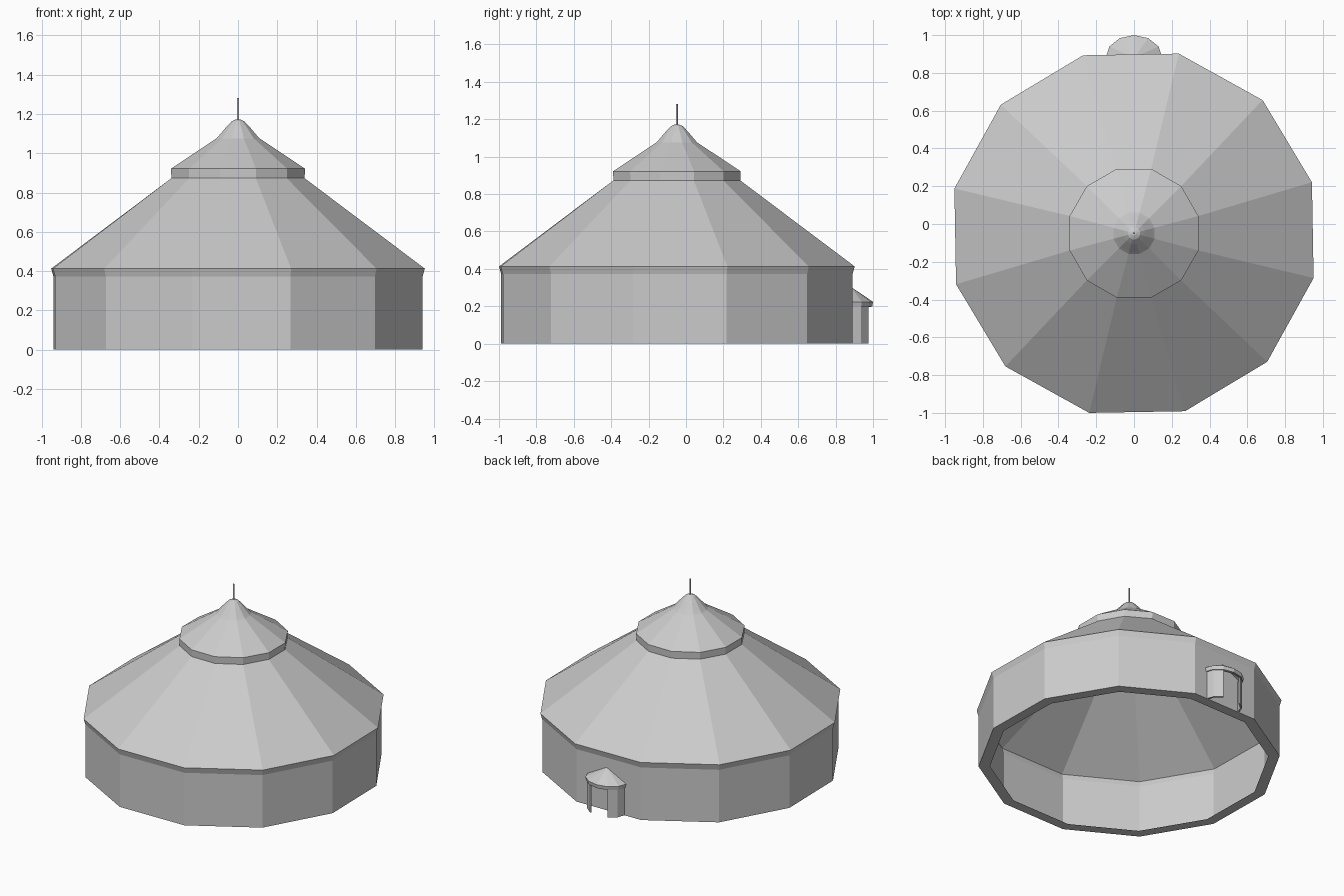
import bpy, bmesh
from math import radians, cos, sin

if "Cube" in bpy.data.objects:
    bpy.data.objects.remove(bpy.data.objects["Cube"])

CY = -0.049      # centre of the round tent
SIDES = 12


def lathe(name, profile, cy, closed=False, first=0, count=SIDES, stretch=1.0):
    """Sweep (r, z, turn) points through flat 30 degree steps; closed partial sweeps get end caps."""
    bm = bmesh.new()
    full = count == SIDES
    rings = []
    for k in range(count if full else count + 1):
        ring = []
        for r, z, *turn in profile:
            a = radians((turn[0] if turn else 0) + 360 / SIDES * (first + k))
            ring.append(bm.verts.new((stretch * r * cos(a), cy + r * sin(a), z)))
        rings.append(ring)
    n = len(profile)
    for k in range(count):
        p, q = rings[k], rings[(k + 1) % len(rings)]
        for i in range(n if closed else n - 1):
            j = (i + 1) % n
            bm.faces.new((p[i], q[i], q[j], p[j]))
    if closed and not full:
        bm.faces.new(rings[0])
        bm.faces.new(rings[-1])
    bmesh.ops.remove_doubles(bm, verts=bm.verts, dist=1e-5)
    bmesh.ops.recalc_face_normals(bm, faces=bm.faces)
    mesh = bpy.data.meshes.new(name)
    bm.to_mesh(mesh)
    bm.free()
    obj = bpy.data.objects.new(name, mesh)
    bpy.context.collection.objects.link(obj)
    return obj


# One thin fabric shell: ground flap, wall, eave, main roof, crown and cap
lathe("tent_shell",
      [(0.895, 0, 16), (0.968, 0, 16), (0.968, 0.372, 16), (0.98, 0.413, 16),
       (0.351, 0.873, 15), (0.353, 0.922, 15), (0.113, 1.076, 15), (0.10, 1.09, 15),
       (0.058, 1.138, 15), (0.033, 1.163, 15), (0.012, 1.172, 15), (0, 1.173, 15)], CY)

# Finial pole
lathe("pole", [(0, 1.15), (0.005, 1.15), (0.005, 1.282), (0, 1.282)], CY)

# Back porch: half-oval hood, lintel and two side panels around the doorway
PY = 0.88
lathe("porch_roof",
      [(0, 0.305), (0.12, 0.224), (0.116, 0.198), (0.106, 0.198)],
      PY, count=6, stretch=1.25)


def porch_wall(name, z0, z1, first, count):
    lathe(name, [(0.11, z0), (0.11, z1), (0.101, z1), (0.101, z0)],
          PY, closed=True, first=first, count=count, stretch=1.25)


porch_wall("porch_lintel", 0.195, 0.22, 0, 6)
porch_wall("porch_panel_right", 0, 0.195, 0, 2)
porch_wall("porch_panel_left", 0, 0.195, 4, 2)
